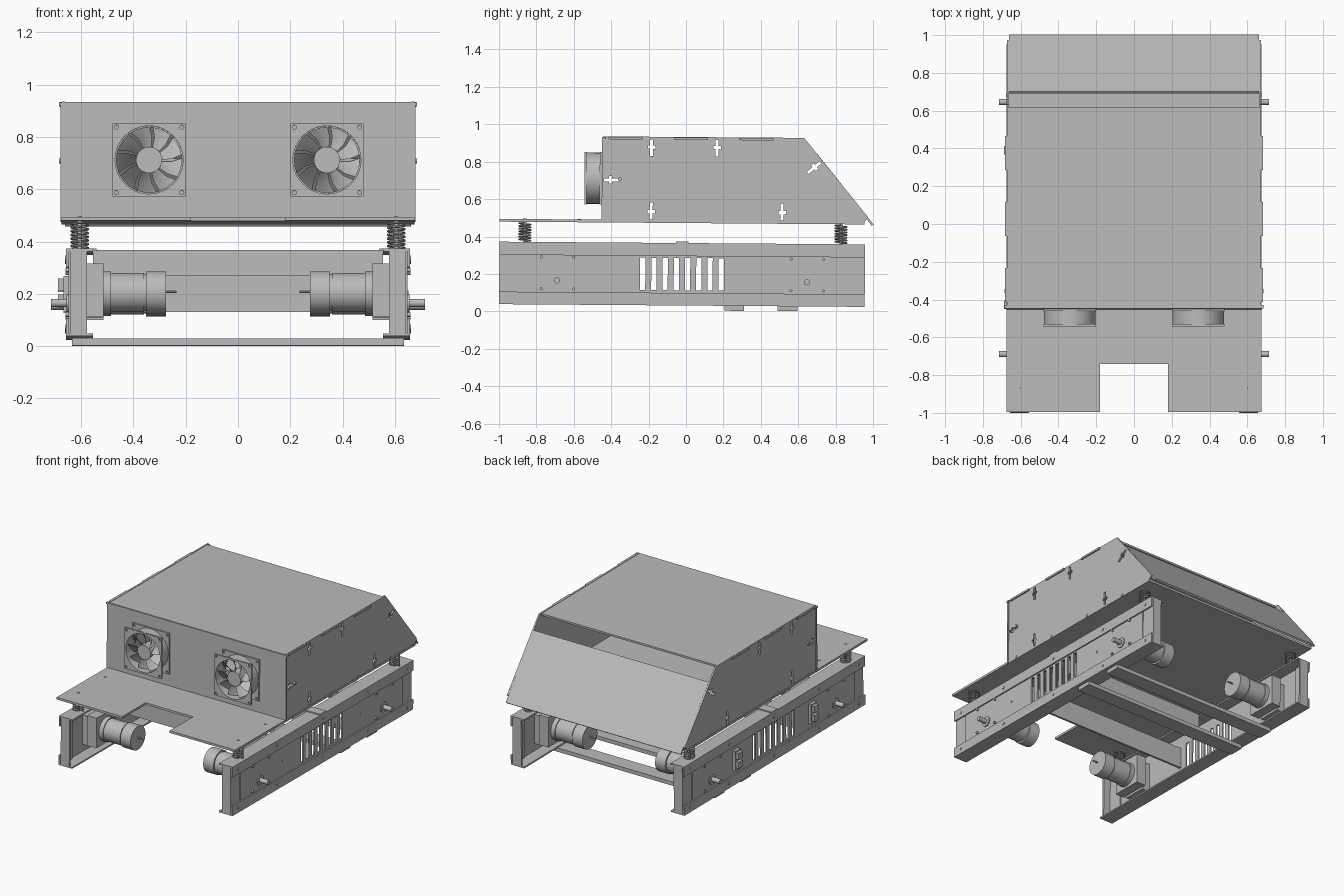
import bpy, bmesh
from math import pi, sin, cos, radians, atan2, hypot
from mathutils import Matrix, Vector

cube = bpy.data.objects.get("Cube")
if cube:
    bpy.data.objects.remove(cube)

metal = bpy.data.materials.new("plain_grey_metal")
metal.use_nodes = True
grey = (0.5, 0.5, 0.5, 1)
metal.diffuse_color = grey
metal.node_tree.nodes["Principled BSDF"].inputs["Base Color"].default_value = grey

# The whole assembly leans very slightly towards the back
TILT = Matrix.Rotation(-0.0075, 4, 'X')
FACING = {
    'X': Matrix(((0, 0, 1, 0), (1, 0, 0, 0), (0, 1, 0, 0), (0, 0, 0, 1))),
    'Y': Matrix(((1, 0, 0, 0), (0, 0, -1, 0), (0, 1, 0, 0), (0, 0, 0, 1))),
    'Z': Matrix.Identity(4),
}


def finish(name, mesh, smooth=False):
    mesh.transform(TILT)
    mesh.materials.clear()
    mesh.materials.append(metal)
    if smooth:
        mesh.shade_smooth()
        mesh.set_sharp_from_angle(angle=radians(35))
    else:
        mesh.shade_flat()
    obj = bpy.data.objects.new(name, mesh)
    bpy.context.collection.objects.link(obj)
    return obj


def from_bmesh(name, bm, smooth=False):
    mesh = bpy.data.meshes.new(name)
    bm.to_mesh(mesh)
    bm.free()
    return finish(name, mesh, smooth)


def from_curve(name, curve, matrix, smooth=False):
    helper = bpy.data.objects.new("helper", curve)
    bpy.context.collection.objects.link(helper)
    graph = bpy.context.evaluated_depsgraph_get()
    mesh = bpy.data.meshes.new_from_object(helper.evaluated_get(graph))
    bpy.data.objects.remove(helper)
    mesh.transform(matrix)
    return finish(name, mesh, smooth)


def add_spline(curve, points, cyclic=True):
    spline = curve.splines.new('POLY')
    spline.points.add(len(points) - 1)
    for p, co in zip(spline.points, points):
        p.co = (*co, 1) if len(co) == 3 else (*co, 0, 1)
    spline.use_cyclic_u = cyclic


def plate(name, outline, holes, axis, lo, hi, smooth=False):
    """Flat sheet with holes, spanning lo..hi along the axis."""
    curve = bpy.data.curves.new(name, 'CURVE')
    curve.dimensions = '2D'
    curve.fill_mode = 'BOTH'
    curve.extrude = abs(hi - lo) / 2
    for loop in [outline] + holes:
        add_spline(curve, loop)
    mid = (lo + hi) / 2
    shift = Vector([mid if a == axis else 0 for a in 'XYZ'])
    return from_curve(name, curve, Matrix.Translation(shift) @ FACING[axis], smooth)


def box(name, x, y, z, turn=None):
    bm = bmesh.new()
    bmesh.ops.create_cube(bm, size=1)
    mid = Vector([(a + b) / 2 for a, b in (x, y, z)])
    size = [abs(b - a) for a, b in (x, y, z)]
    m = Matrix.Translation(mid) @ (turn or Matrix.Identity(4)) @ Matrix.Diagonal((*size, 1))
    bmesh.ops.transform(bm, matrix=m, verts=bm.verts)
    return from_bmesh(name, bm)


def rod(name, axis, a, b, center, r, segs=32):
    """Cylinder from a to b along an axis; center is the other two coordinates."""
    bm = bmesh.new()
    bmesh.ops.create_cone(bm, cap_ends=True, segments=segs, radius1=r, radius2=r, depth=abs(b - a))
    m = FACING[axis] @ Matrix.Translation((*center, 0))
    shift = Vector([(a + b) / 2 if k == axis else 0 for k in 'XYZ'])
    bmesh.ops.transform(bm, matrix=Matrix.Translation(shift) @ m, verts=bm.verts)
    return from_bmesh(name, bm, True)


def rect(u0, u1, v0, v1):
    return [(u0, v0), (u1, v0), (u1, v1), (u0, v1)]


def ring(u, v, r, n=40):
    return [(u + r * cos(2 * pi * i / n), v + r * sin(2 * pi * i / n)) for i in range(n)]


def cross_slot(u, v, angle):
    half = [(.008, 0), (.008, .04), (.02, .04), (.02, .058), (.008, .058), (.008, .09)]
    full = half + [(-a, b) for a, b in reversed(half)]
    c, s = cos(radians(angle)), sin(radians(angle))
    return [(u + a * c - b * s, v + a * s + b * c) for a, b in full]


# Floor sheet with the front notch
floor = [(-.675, -1), (-.18, -1), (-.18, -.745), (.18, -.745), (.18, -1),
         (.675, -1), (.675, .95), (-.675, .95)]
plate("floor_sheet", floor, [], 'Z', .472, .487)

# Cover: side walls, front panel, lid and sloping back panel
wall = [(-.45, .472), (-.45, .932), (.625, .932), (.97, .51), (.94, .472)]
slots = [cross_slot(-.19, .828, 0), cross_slot(.16, .828, 0), cross_slot(-.36, .70, 90),
         cross_slot(-.19, .58, 180), cross_slot(.51, .58, 180), cross_slot(.645, .745, -50)]
for s in (-1, 1):
    plate("cover_side_wall", wall, slots, 'X', s * .662, s * .673)
    for y in (-.33, .02, .37):
        box("lid_tab", (s * .66, s * .682), (y - .09, y + .09), (.917, .93))
    for y in (-.37, -.02, .33, .68):
        rod("wall_bolt", 'X', s * .672, s * .678, (y, .488), .009, 12)
    rod("wall_bolt", 'X', s * .672, s * .685, (-.36, .705), .01, 12)

fan_x, fan_z = .34, .708
plate("cover_front_panel", rect(-.678, .678, .475, .925),
      [ring(s * fan_x, fan_z, .125) for s in (-1, 1)], 'Y', -.455, -.443)
box("cover_lid", (-.663, .663), (-.45, .61), (.917, .93))
box("lid_front_lip", (-.685, .685), (-.455, -.435), (.917, .928))
slope_top, slope_end = Vector((.69, .845)), Vector((.995, .468))
run = slope_end - slope_top
mid = (slope_top + slope_end) / 2
box("cover_back_panel", (-.662, .662), (mid.x - run.length / 2, mid.x + run.length / 2),
    (mid.y - .006, mid.y + .006), Matrix.Rotation(atan2(run.y, run.x), 4, 'X'))

# Cooling fans
for s in (-1, 1):
    cx = s * fan_x
    square = rect(cx - .14, cx + .14, fan_z - .14, fan_z + .14)
    screws = [ring(cx + a * .125, fan_z + b * .125, .008, 10) for a in (-1, 1) for b in (-1, 1)]
    for y in (-.548, -.467):
        plate("fan_flange", square, [ring(cx, fan_z, .13)] + screws, 'Y', y, y + .011)
    plate("fan_duct", ring(cx, fan_z, .137), [ring(cx, fan_z, .13)], 'Y', -.54, -.46, True)
    rod("fan_hub", 'Y', -.535, -.47, (cx, fan_z), .05)
    for wide, tall in ((.13, .006), (.006, .13)):
        box("fan_strut", (cx - wide, cx + wide), (-.466, -.458), (fan_z - tall, fan_z + tall))
    bm = bmesh.new()
    for k in range(9):
        rows = []
        for i in range(4):
            a = 2 * pi * k / 9 + radians(34) * i / 3
            y = -.532 + .055 * i / 3
            rows.append([bm.verts.new((cx + r * cos(a + w), y, fan_z + r * sin(a + w)))
                         for r, w in ((.045, 0), (.088, .05), (.126, .16))])
        for p, q in zip(rows, rows[1:]):
            for j in range(2):
                bm.faces.new((p[j], p[j + 1], q[j + 1], q[j]))
    from_bmesh("fan_blades", bm, True)

# Side rails: web with vents, angle irons, end caps and bolts
vents = [rect(y - .014, y + .014, .112, .285) for y in [-.233 + .06 * i for i in range(8)]]
for s in (-1, 1):
    plate("rail_web", rect(-.9, .855, .04, .36), vents, 'X', s * .638, s * .648)
    for flat, low, high in ((.355, .295, .365), (.031, .031, .098)):
        box("rail_flange", (s * .555, s * .657), (-1, .955), (flat, flat + .01))
        box("rail_lip", (s * .647, s * .657), (-1, .955), (low, high))
    for cap, inner in ((-1, -.89), (.955, .845)):
        box("rail_end_leg", (s * .63, s * .642), (cap, inner), (.035, .36))
        box("rail_end_cap", (s * .577, s * .642), (cap, cap + (.012 if cap < 0 else -.012)), (.035, .36))
    for y in (-.935, -.51, -.02, .47, .89):
        for z in (.33, .066):
            rod("rail_bolt", 'X', s * .656, s * .661, (y, z), .01, 12)
    for y in (-.445, .4):
        rod("rail_bolt", 'X', s * .647, s * .652, (y, .2), .009, 12)
    box("beam_tab", (s * .54, s * .657), (-.055, .01), (.364, .373))

    # Drive units: gearbox, motor and wheel shaft
    for y in (-.69, .645):
        box("gearbox", (s * .515, s * .585), (y - .105, y + .105), (.105, .31))
        box("gearbox_mount", (s * .58, s * .64), (y - .08, y + .08), (.09, .29))
        rod("motor_front", 'X', s * .36, s * .52, (y, .2), .074, 40)
        rod("motor_neck", 'X', s * .35, s * .365, (y, .2), .07, 40)
        rod("motor_can", 'X', s * .275, s * .352, (y, .2), .081, 40)
        rod("motor_collar", 'X', s * .485, s * .515, (y, .2), .08, 40)
        rod("motor_tail", 'X', s * .235, s * .28, (y, .203), .005, 10)
        rod("shaft_bearing", 'X', s * .64, s * .655, (y, .16), .034)
        rod("wheel_shaft", 'X', s * .6, s * .715, (y, .16), .016, 20)
        for dy in (-.085, .088):
            for z in (.115, .285):
                rod("gearbox_bolt", 'X', s * .647, s * .66, (y + dy, z), .008, 12)

    # Suspension springs
    for y in (-.865, .825):
        coil = bpy.data.curves.new("spring", 'CURVE')
        coil.dimensions = '3D'
        coil.bevel_depth = .0045
        coil.bevel_resolution = 1
        turns, steps = 7, 20
        add_spline(coil, [(.031 * cos(2 * pi * i / steps), .031 * sin(2 * pi * i / steps),
                           .1 * i / (turns * steps)) for i in range(turns * steps + 1)], False)
        from_curve("spring", coil, Matrix.Translation((s * .605, y, .368)), True)
        rod("spring_bolt", 'Z', .36, .49, (s * .605, y), .009, 12)
    rod("floor_bolt", 'Z', .48, .49, (s * .605, -.575), .009, 12)

# Cross members between the rails
box("upper_cross_beam", (-.555, .555), (-.03, -.018), (.268, .368))
box("middle_cross_beam", (-.638, .638), (-.31, -.295), (.128, .27))
for y in (.205, .49):
    box("lower_cross_strip", (-.635, .635), (y, y + .105), (.005, .031))

# Sockets on the outside of one rail
for y in (-.43, .39):
    box("socket_plate", (-.668, -.645), (y - .03, y + .03), (.13, .265))
    for z in (.15, .21):
        box("socket", (-.688, -.66), (y - .022, y + .022), (z, z + .045))
